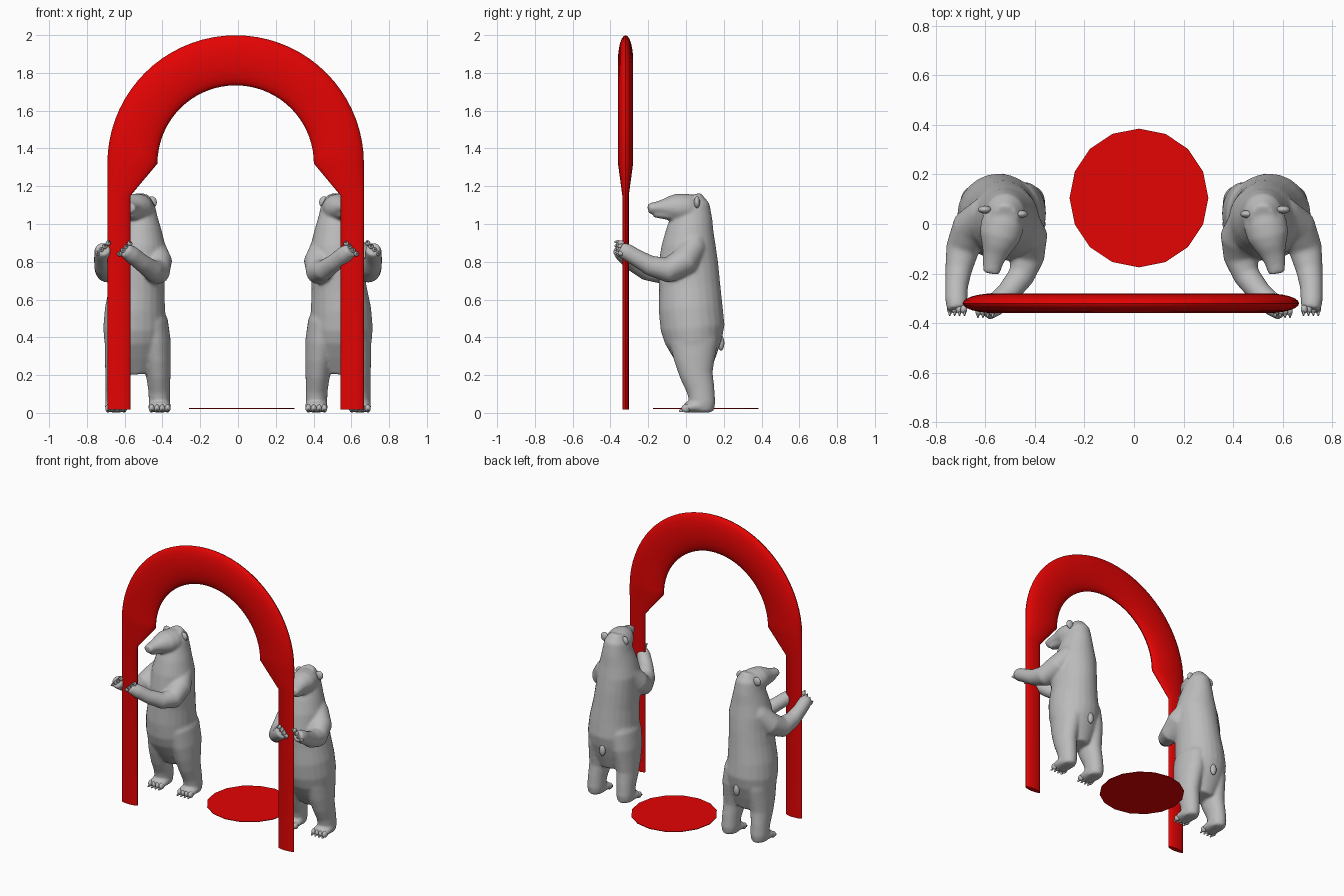
import bpy, bmesh, math
from mathutils import Vector, Matrix

if "Cube" in bpy.data.objects:
    bpy.data.objects.remove(bpy.data.objects["Cube"])


def material(name, rgb):
    m = bpy.data.materials.new(name)
    m.diffuse_color = (*rgb, 1)
    m.use_nodes = True
    m.node_tree.nodes["Principled BSDF"].inputs["Base Color"].default_value = m.diffuse_color
    return m


RED = material("red", (0.78, 0.001, 0.001))
GREY = material("grey", (0.5, 0.5, 0.5))


def loft(bm, rings):
    """Skin a list of point rings and cap both ends."""
    vs = [[bm.verts.new(p) for p in r] for r in rings]
    n = len(vs[0])
    for a, b in zip(vs, vs[1:]):
        for i in range(n):
            bm.faces.new((a[i], a[(i + 1) % n], b[(i + 1) % n], b[i]))
    bm.faces.new(vs[0])
    bm.faces.new(vs[-1])


def ellipse(c, u, v, a, b, n=24):
    return [c + u * (a * math.cos(t)) + v * (b * math.sin(t))
            for t in (2 * math.pi * i / n for i in range(n))]


def tube(bm, stations, ref):
    """Stations are (x, y, z, side radius, other radius)."""
    pts = [Vector(s[:3]) for s in stations]
    rings = []
    for i, s in enumerate(stations):
        t = (pts[min(i + 1, len(pts) - 1)] - pts[max(i - 1, 0)]).normalized()
        side = t.cross(Vector(ref)).normalized()
        rings.append(ellipse(pts[i], side, side.cross(t), s[3], s[-1]))
    loft(bm, rings)


def ball(bm, c, r):
    m = Matrix.Translation(c) @ Matrix.Diagonal((*r, 1))
    bmesh.ops.create_uvsphere(bm, u_segments=14, v_segments=10, radius=1, matrix=m)


def finish(bm, name, mat):
    bmesh.ops.recalc_face_normals(bm, faces=bm.faces)
    me = bpy.data.meshes.new(name)
    bm.to_mesh(me)
    bm.free()
    me.materials.append(mat)
    ob = bpy.data.objects.new(name, me)
    bpy.context.collection.objects.link(ob)
    return ob


def smooth(ob):
    bpy.ops.object.select_all(action='DESELECT')
    ob.select_set(True)
    bpy.context.view_layer.objects.active = ob
    bpy.ops.object.shade_smooth_by_angle(angle=math.radians(40))


# Arch: thin posts flaring into a thick half ring
CX, CZ, RO = -0.0125, 1.32, 0.679
POST, RING = (0.0615, 0.017), (0.1325, 0.04)
stations = [(0, 0.017, POST), (0, 1.15, POST)]
stations += [(math.pi * i / 36, CZ, RING) for i in range(37)]
stations += [(math.pi, 1.15, POST), (math.pi, 0.017, POST)]
bm = bmesh.new()
rings = []
for ang, z, (a, b) in stations:
    d = Vector((math.cos(ang), 0, math.sin(ang)))
    rings.append(ellipse(Vector((CX, -0.32, z)) + d * (RO - a), d, Vector((0, 1, 0)), a, b))
loft(bm, rings)
smooth(finish(bm, "arch", RED))

# Thin floor disc with sixteen sides
bm = bmesh.new()
bmesh.ops.create_cone(bm, cap_ends=True, segments=16, radius1=0.28, radius2=0.28, depth=0.004,
                      matrix=Matrix.Translation((0.02, 0.105, 0.023)))
finish(bm, "floor_disc", RED)

Y, Z = (0, 1, 0), (0, 0, 1)


def bear(name, s):
    bm, extra = bmesh.new(), bmesh.new()
    # Torso and neck
    tube(bm, [(.535, .06, .21, .08, .07), (.54, .05, .30, .14, .115), (.546, .04, .38, .162, .152),
              (.546, .035, .45, .168, .17), (.545, .025, .55, .16, .17), (.535, .02, .66, .146, .163),
              (.525, .012, .78, .14, .16), (.52, .015, .88, .138, .145), (.52, .022, .97, .115, .125),
              (.52, .032, 1.04, .094, .108), (.52, .035, 1.10, .08, .09),
              (.52, .02, 1.148, .05, .06)], Y)
    # Head and jaw
    tube(bm, [(.52, .05, 1.08, .075, .07), (.53, .0, 1.085, .088, .076), (.542, -.05, 1.087, .084, .074),
              (.552, -.09, 1.087, .066, .061), (.562, -.125, 1.086, .05, .044),
              (.57, -.16, 1.085, .041, .033), (.576, -.2, 1.082, .034, .027)], Z)
    tube(bm, [(.55, -.06, 1.05, .05, .037), (.562, -.12, 1.046, .036, .02),
              (.57, -.172, 1.05, .027, .015)], Z)
    # Nose, eyes and ears
    ball(extra, (.575, -.181, 1.092), (.016, .012, .012))
    for x, y in ((.515, -.094), (.592, -.082)):
        ball(extra, (x, y, 1.11), (.009, .009, .008))
    for x, y in ((.457, .04), (.602, .058)):
        ball(extra, (x, y, 1.115), (.028, .016, .031))
    # Tail
    ball(extra, (.53, .185, .37), (.022, .018, .04))
    # Legs, feet and toes
    for m in (-1, 1):
        x = lambda d: .53 + m * d
        tube(bm, [(x(.05), .03, .58, .06, .11), (x(.075), .035, .48, .085, .135),
                  (x(.092), .042, .37, .083, .128), (x(.102), .045, .28, .073, .108),
                  (x(.108), .055, .20, .065, .088), (x(.113), .078, .12, .058, .074),
                  (x(.115), .088, .05, .057, .068), (x(.115), .09, .006, .047, .058)], Y)
        tube(bm, [(x(.115), .13, .035, .045, .034), (x(.115), .07, .037, .06, .037),
                  (x(.115), .02, .031, .062, .03), (x(.115), -.01, .027, .052, .025)], Z)
        for k in range(4):
            tx = x(.115) + (k - 1.5) * .028
            ball(extra, (tx, .0, .024), (.016, .024, .022))
            ball(extra, (tx, -.024, .012), (.005, .014, .008))
    # Arms reaching round the post
    arms = ([(.48, .04, .95, .05), (.452, .02, .88, .068), (.425, -.05, .80, .077),
             (.428, -.13, .745, .068), (.455, -.21, .755, .054), (.51, -.28, .795, .047),
             (.565, -.33, .84, .046), (.60, -.356, .865, .038)],
            [(.57, .05, .95, .05), (.60, .04, .88, .07), (.657, -.01, .80, .077),
             (.692, -.10, .755, .068), (.709, -.19, .78, .054), (.717, -.26, .82, .046),
             (.717, -.315, .853, .045), (.714, -.348, .868, .038)])
    for arm in arms:
        tube(bm, arm, Z)
        tip = Vector(arm[-1][:3])
        for k in range(4):
            o = (k - 1.5) * .02
            ball(extra, tip + Vector((o * .9, .004, -o * .9 + .004)), (.014, .018, .014))
            ball(extra, tip + Vector((o, -.012, -o + .01)), (.005, .012, .007))
    for b in (bm, extra):
        bmesh.ops.scale(b, vec=(s, 1, 1), verts=b.verts)
    ob = finish(bm, name + "_body", GREY)
    # Fuse the body pieces into one smooth skin
    r = ob.modifiers.new("fuse", 'REMESH')
    r.mode = 'VOXEL'
    r.voxel_size = 0.007
    r.use_smooth_shade = True
    sm = ob.modifiers.new("soften", 'SMOOTH')
    sm.factor = 0.5
    sm.iterations = 18
    smooth(finish(extra, name + "_face_and_claws", GREY))


bear("right_bear", 1)
bear("left_bear", -1)
